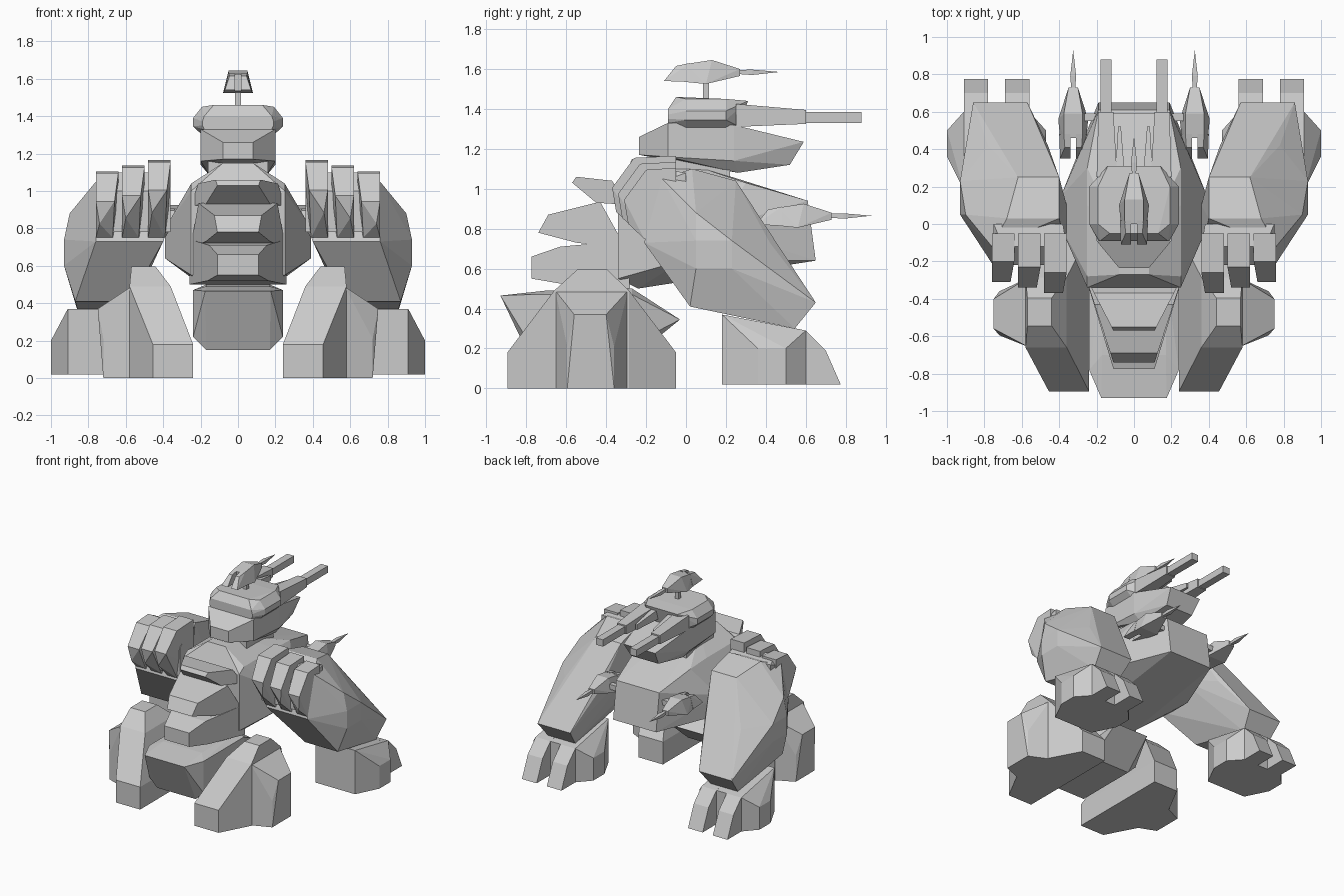
import bpy
import bmesh
from mathutils import Vector

old = bpy.data.objects.get("Cube")
if old:
    bpy.data.objects.remove(old, do_unlink=True)

# One plain grey for the whole body
grey = bpy.data.materials.new("plain_grey")
grey.use_nodes = True
tone = (.6, .6, .6, 1)
grey.diffuse_color = tone
grey.node_tree.nodes["Principled BSDF"].inputs["Base Color"].default_value = tone


def as_range(value):
    return value if isinstance(value, tuple) else (value,)


def box(x, y, z):
    """Corners of a box, or of an edge or point where a range is one value."""
    return [Vector((a, b, c)) for a in as_range(x) for b in as_range(y) for c in as_range(z)]


def section(y, half, low, high, taper=.8):
    """Eight-sided cross-section: widest in the middle, narrower above and below."""
    height = high - low
    belly = box(x=(-half, half), y=y, z=(low + height * .3, high - height * .4))
    ends = box(x=(-half * taper, half * taper), y=y, z=(low, high))
    return belly + ends


def flip(points):
    return [Vector((-p.x, p.y, p.z)) for p in points]


def hull(name, points):
    """Faceted solid wrapped around the given points."""
    bm = bmesh.new()
    for p in points:
        bm.verts.new(p)
    bmesh.ops.remove_doubles(bm, verts=bm.verts, dist=.001)
    result = bmesh.ops.convex_hull(bm, input=bm.verts)
    inside = [g for g in set(result["geom_interior"]) | set(result["geom_unused"])
              if isinstance(g, bmesh.types.BMVert)]
    bmesh.ops.delete(bm, geom=inside, context="VERTS")
    bmesh.ops.dissolve_limit(bm, angle_limit=.03, verts=bm.verts, edges=bm.edges)
    bmesh.ops.recalc_face_normals(bm, faces=bm.faces)
    mesh = bpy.data.meshes.new(name)
    bm.to_mesh(mesh)
    bm.free()
    mesh.materials.append(grey)
    bpy.context.scene.collection.objects.link(bpy.data.objects.new(name, mesh))


def centre(name, *groups):
    """Part that straddles the middle plane."""
    points = sum(groups, [])
    hull(name, points + flip(points))


def pair(name, *groups):
    """Same part on both sides of the body."""
    points = sum(groups, [])
    hull("left_" + name, points)
    hull("right_" + name, flip(points))


# Torso and neck
centre("torso",
       box(x=.25, y=-.34, z=(.55, 1)),
       box(x=.2, y=-.24, z=.5),
       box(x=.08, y=(-.27, -.06), z=1.15),
       box(x=.25, y=(-.28, .1), z=1.04),
       box(x=.39, y=(-.02, .15), z=(.64, .8)),
       box(x=.2, y=0, z=.6),
       box(x=.25, y=.3, z=(.64, 1.03)),
       box(x=.19, y=.61, z=.94),
       box(x=.19, y=.65, z=.64))
centre("neck", box(x=.16, y=(-.12, .22), z=(1, 1.2)))

# Overlapping spine plates: side profiles that narrow toward the tip
plates = {
    "upper": [(-.57, 1.03), (-.55, 1.06), (-.37, 1.04), (-.45, .93), (-.3, .92)],
    "middle": [(-.74, .78), (-.69, .87), (-.43, .935), (-.55, .73), (-.3, .7)],
    "lower": [(-.775, .55), (-.775, .66), (-.63, .71), (-.6, .52), (-.28, .5), (-.3, .74)],
}
for label, profile in plates.items():
    tip = profile[0][0]
    centre(label + "_spine_plate",
           *[box(x=.11 + .15 * (y - tip) / (-.28 - tip), y=y, z=z) for y, z in profile])

# Pelvis block between the legs
centre("pelvis",
       box(x=.175, y=-.93, z=.465),
       box(x=.24, y=-.78, z=(.22, .47)),
       box(x=.17, y=-.78, z=.15),
       box(x=.17, y=-.7, z=.49),
       box(x=.24, y=-.27, z=(.22, .47)),
       box(x=.17, y=-.27, z=(.15, .5)),
       box(x=.15, y=-.03, z=.345))

# Head: helmet, jaw and brow fins
centre("helmet",
       section(y=-.09, half=.19, low=1.33, high=1.4, taper=.95),
       box(x=.13, y=-.05, z=1.46),
       section(y=0, half=.24, low=1.3, high=1.45),
       section(y=.2, half=.24, low=1.3, high=1.45),
       box(x=.14, y=.31, z=1.44),
       box(x=.16, y=.27, z=1.31))
centre("jaw",
       box(x=.08, y=-.235, z=(1.17, 1.26)),
       box(x=.2, y=-.09, z=(1.16, 1.33)),
       box(x=.2, y=.24, z=(1.14, 1.32)),
       box(x=.15, y=.26, z=1.08),
       box(x=.14, y=.59, z=1.235),
       box(x=.12, y=.52, z=1.12))
pair("brow_fin",
     box(x=(.05, .1), y=.27, z=(1.34, 1.42)),
     box(x=(.07, .085), y=.52, z=(1.34, 1.38)))

# Long cannons beside the head
pair("cannon_base",
     box(x=(.09, .2), y=.25, z=(1.31, 1.425)),
     box(x=(.11, .19), y=.6, z=(1.325, 1.395)))
pair("cannon_barrel", box(x=(.12, .18), y=(.58, .88), z=(1.33, 1.385)))


# Needle darts: wedge body with a forked tail
def dart(name, spot):
    def place(label, points):
        hull(name + label, [p + Vector(spot) for p in points])

    body = (box(x=.05, y=0, z=.04) + box(x=.05, y=.13, z=.06) + box(x=.08, y=.1, z=-.06)
            + box(x=.07, y=0, z=-.05) + box(x=.025, y=.27, z=(-.02, .015)))
    prong = (box(x=(.015, .07), y=-.11, z=-.045) + box(x=(.015, .045), y=-.05, z=.03)
             + box(x=(.015, .075), y=.02, z=-.05) + box(x=(.015, .05), y=.02, z=.045))
    needle = box(x=.01, y=.26, z=(-.01, .01)) + box(x=.016, y=.33, z=(-.015, .012))
    place("_body", body + flip(body))
    place("_left_prong", prong)
    place("_right_prong", flip(prong))
    place("_needle", needle + flip(needle) + box(x=0, y=.47, z=0))


dart("top_dart", (0, 0, 1.585))
dart("left_dart", (.325, .46, .865))
dart("right_dart", (-.325, .46, .865))
centre("top_dart_post", box(x=.015, y=(.085, .115), z=(1.42, 1.56)))
pair("dart_strut", box(x=(.16, .33), y=(.55, .59), z=(.84, .88)))

# Arms: one heavy faceted mass from shoulder to wrist
pair("arm",
     box(x=(.57, .86), y=.65, z=.43),
     box(x=(.6, .84), y=.545, z=.3),
     box(x=(.46, .78), y=.42, z=.73),
     box(x=(.4, .62), y=.25, z=1.04),
     box(x=(.4, .68), y=.03, z=1.1),
     box(x=.36, y=(-.15, .1), z=.85),
     box(x=.9, y=.05, z=.88),
     box(x=.93, y=(.05, .23), z=(.6, .74)),
     box(x=(.58, .87), y=(.02, .18), z=.41),
     box(x=(.4, .76), y=-.21, z=.73),
     box(x=.76, y=-.12, z=1.05))

# Shoulder cap with three fins, stepping down toward the outside
pair("shoulder_cap",
     box(x=(.36, .76), y=-.22, z=(.78, 1)),
     box(x=(.36, .7), y=-.12, z=1.1),
     box(x=(.38, .75), y=0, z=(.8, 1.08)))
for step, label in enumerate(("inner", "middle", "outer")):
    near = .36 + step * .14
    far = near + .12
    top = 1.165 - step * .03
    back = -.37 + step * .03
    pair(label + "_shoulder_fin",
         box(x=(near, far), y=-.05, z=(.8, top)),
         box(x=(near, far), y=back + .11, z=top - .01),
         box(x=(near + .02, far), y=back, z=top - .16),
         box(x=far - .02, y=back + .02, z=top - .28),
         box(x=(near + .03, far), y=-.21, z=.75))

# Hands with two blunt fingers
pair("palm",
     box(x=(.56, .91), y=.18, z=(.02, .37)),
     box(x=(.47, 1), y=(.36, .5), z=(.02, .2)),
     box(x=(.56, .91), y=.6, z=(.02, .29)))
for label, near in (("inner", .56), ("outer", .78)):
    side = (near, near + .13)
    pair(label + "_finger",
         box(x=side, y=.55, z=(.02, .3)),
         box(x=side, y=.6, z=.29),
         box(x=side, y=.7, z=.19),
         box(x=side, y=.775, z=.02))

# Legs with a toe at each end and a pad on the outer side
pair("leg",
     box(x=(.24, .455), y=(-.895, -.05), z=(0, .18)),
     box(x=.58, y=(-.66, -.285), z=(0, .49)),
     box(x=.36, y=(-.66, -.285), z=.49),
     box(x=(.44, .57), y=(-.545, -.395), z=.595))
pair("leg_side_pad",
     box(x=.57, y=(-.655, -.29), z=(0, .49)),
     box(x=.75, y=(-.56, -.4), z=.37),
     box(x=.72, y=(-.595, -.36), z=(0, .21)))
